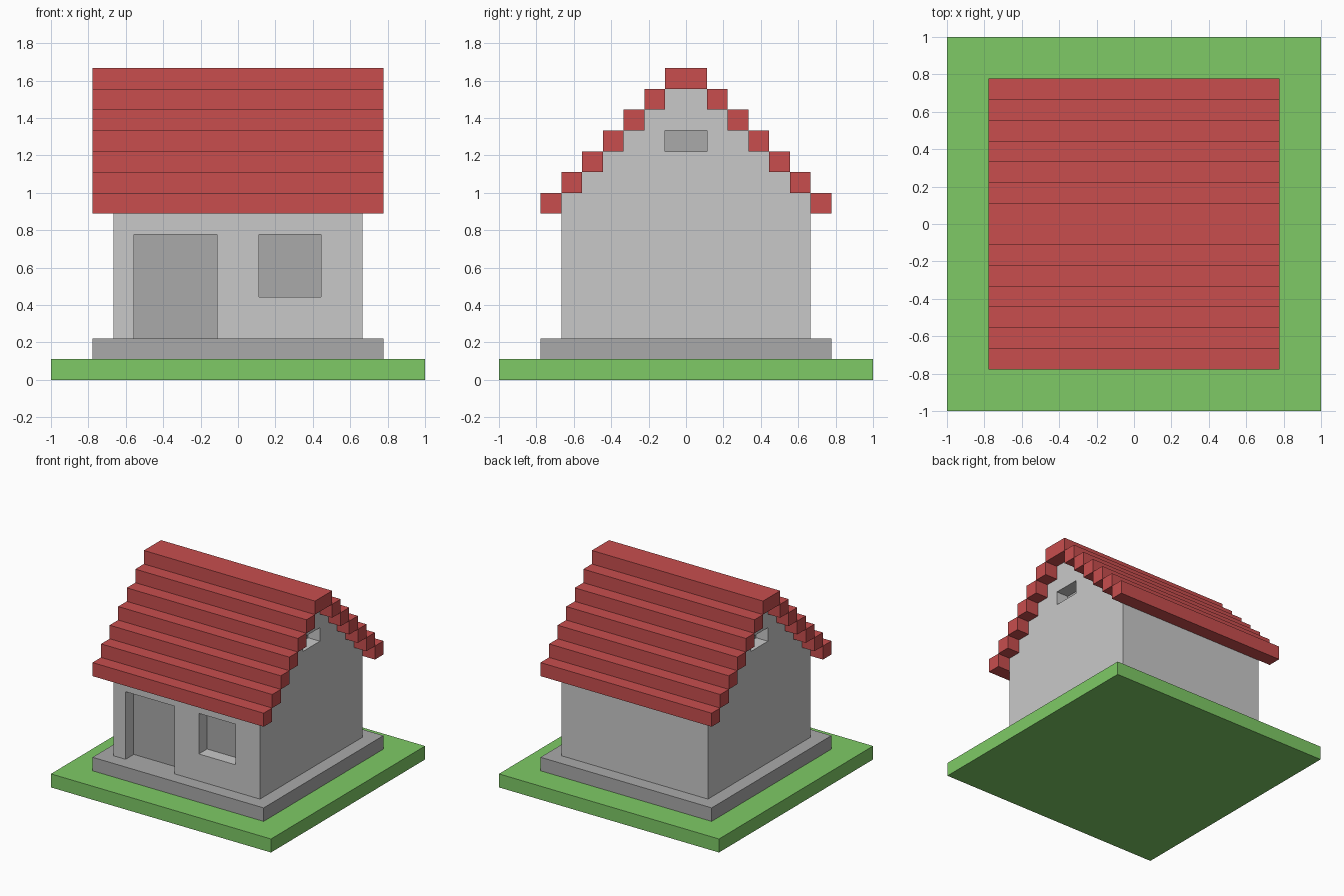
import bpy

if "Cube" in bpy.data.objects:
    bpy.data.objects.remove(bpy.data.objects["Cube"])

U = 1 / 9  # one block


def material(name, rgb):
    m = bpy.data.materials.new(name)
    m.diffuse_color = (*rgb, 1)
    m.use_nodes = True
    m.node_tree.nodes["Principled BSDF"].inputs["Base Color"].default_value = m.diffuse_color
    return m


GRASS = material("grass green", (0.209, 0.591, 0.133))
STONE = material("mid grey", (0.402, 0.402, 0.402))
WALL = material("light grey", (0.584, 0.584, 0.584))
ROOF = material("roof red", (0.578, 0.076, 0.076))


def mesh_object(name, verts, faces, mat):
    me = bpy.data.meshes.new(name)
    me.from_pydata([tuple(c * U for c in v) for v in verts], [], faces)
    me.materials.append(mat)
    ob = bpy.data.objects.new(name, me)
    bpy.context.collection.objects.link(ob)
    return ob


def extrude_x(name, profile, x0, x1, mat):
    """Prism along x from a counter-clockwise (y, z) profile, in blocks."""
    n = len(profile)
    verts = [(x, y, z) for x in (x0, x1) for y, z in profile]
    faces = [tuple(reversed(range(n))), tuple(range(n, 2 * n))]
    faces += [(i, (i + 1) % n, n + (i + 1) % n, n + i) for i in range(n)]
    return mesh_object(name, verts, faces, mat)


def box(name, x, y, z, mat):
    profile = [(y[0], z[0]), (y[1], z[0]), (y[1], z[1]), (y[0], z[1])]
    return extrude_x(name, profile, x[0], x[1], mat)


# Lawn and stone base
box("lawn", (-9, 9), (-9, 9), (0, 1), GRASS)
box("foundation", (-7, 7), (-7, 7), (1, 2), STONE)

# Walls with stepped gables
right = [(6, 2)]
for k in range(5, -1, -1):
    right += [(k + 1, 14 - k), (k, 14 - k)]
right = right[:-1]
left = [(-y, z) for y, z in reversed(right)]
walls = extrude_x("walls", right + left, -6, 6, WALL)

# Recessed openings: (name, x range, y range, z range), one block deep
T = 0.04  # panel thickness in blocks
openings = [
    ("door", (-5, -1), (-7, -5), (2, 7)),
    ("front_window", (1, 4), (-7, -5), (4, 7)),
    ("right_gable_window", (5, 7), (-1, 1), (11, 12)),
    ("left_gable_window", (-7, -5), (-1, 1), (11, 12)),
]
for name, x, y, z in openings:
    cut_z = (1.5, z[1]) if name == "door" else z
    cutter = box(name + "_cutter", x, y, cut_z, STONE)
    cutter.data.materials.clear()
    cutter.data.materials.append(WALL)
    cutter.hide_render = True
    cutter.hide_viewport = True
    mod = walls.modifiers.new(name, "BOOLEAN")
    mod.operation = "DIFFERENCE"
    mod.solver = "EXACT"
    mod.object = cutter
    # Darker panel at the back of the recess
    if y[0] == -7:
        box(name + "_panel", x, (-5 - T, -5), z, STONE)
    elif x[1] == 7:
        box(name + "_panel", (5, 5 + T), y, z, STONE)
    else:
        box(name + "_panel", (-5 - T, -5), y, z, STONE)

# Stepped roof: ridge and mirrored rows of tiles
box("roof_ridge", (-7, 7), (-1, 1), (14, 15), ROOF)
for k in range(1, 7):
    z = (14 - k, 15 - k)
    box(f"roof_row_back_{k}", (-7, 7), (k, k + 1), z, ROOF)
    box(f"roof_row_front_{k}", (-7, 7), (-k - 1, -k), z, ROOF)
